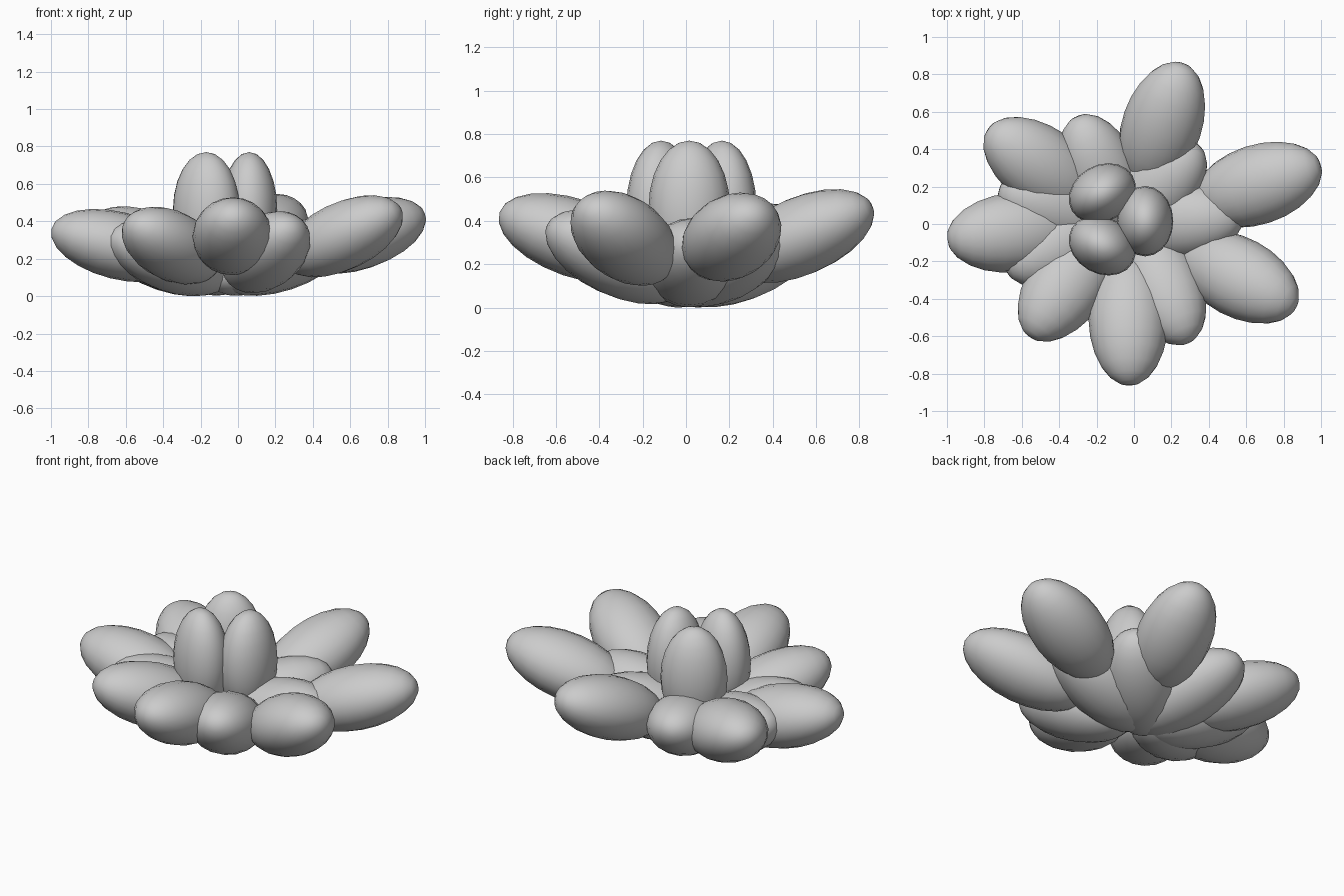
import bpy
from math import radians
from mathutils import Matrix, Vector

if "Cube" in bpy.data.objects:
    bpy.data.objects.remove(bpy.data.objects["Cube"])


def leaf(name, centre, yaw, tilt, size):
    """Plump ellipsoid leaf: size = half length, half width, half thickness."""
    bpy.ops.mesh.primitive_uv_sphere_add(segments=20, ring_count=12, radius=1)
    ob = bpy.context.object
    ob.name = name
    # poles lie along the leaf, tip points outward and up
    m = (Matrix.Translation(Vector(centre))
         @ Matrix.Rotation(radians(yaw), 4, 'Z')
         @ Matrix.Rotation(radians(-tilt), 4, 'Y')
         @ Matrix.Diagonal((*size, 1))
         @ Matrix.Rotation(radians(90), 4, 'Y'))
    ob.data.transform(m)
    bpy.ops.object.shade_smooth()
    return ob


# upper ring of large leaves: centre, yaw, tilt
outer = [
    ((0.15, 0.53, 0.33), 71, 22),
    ((0.66, 0.21, 0.325), 18, 18),
    ((0.56, -0.285, 0.32), -28, 23),
    ((-0.03, -0.51, 0.32), -89, 19),
    ((-0.355, -0.315, 0.27), -125, 19),
    ((-0.64, -0.045, 0.27), 186, 14),
    ((-0.49, 0.305, 0.275), 145, 18),
]
for i, (c, yaw, tilt) in enumerate(outer):
    leaf(f"outer_leaf_{i + 1}", c, yaw, tilt, (0.37, 0.213, 0.18))

# lower ring of leaves meeting under the middle
lower = [
    ((0.15, -0.32, 0.235), -66, 23),
    ((-0.17, 0.25, 0.21), 112, 19),
    ((0.10, 0.17, 0.21), 45, 19),
    ((0.23, 0.02, 0.207), 3, 18),
    ((-0.365, -0.095, 0.205), 206, 18),
    ((-0.38, 0.09, 0.205), 165, 18),
]
for i, (c, yaw, tilt) in enumerate(lower):
    leaf(f"lower_leaf_{i + 1}", c, yaw, tilt, (0.37, 0.21, 0.18))

# three upright heart leaves
heart = [((0.06, 0.015, 0.46), 0), ((-0.17, 0.165, 0.46), 120), ((-0.17, -0.115, 0.46), 240)]
for i, (c, yaw) in enumerate(heart):
    leaf(f"heart_leaf_{i + 1}", c, yaw, 90, (0.31, 0.188, 0.15))
